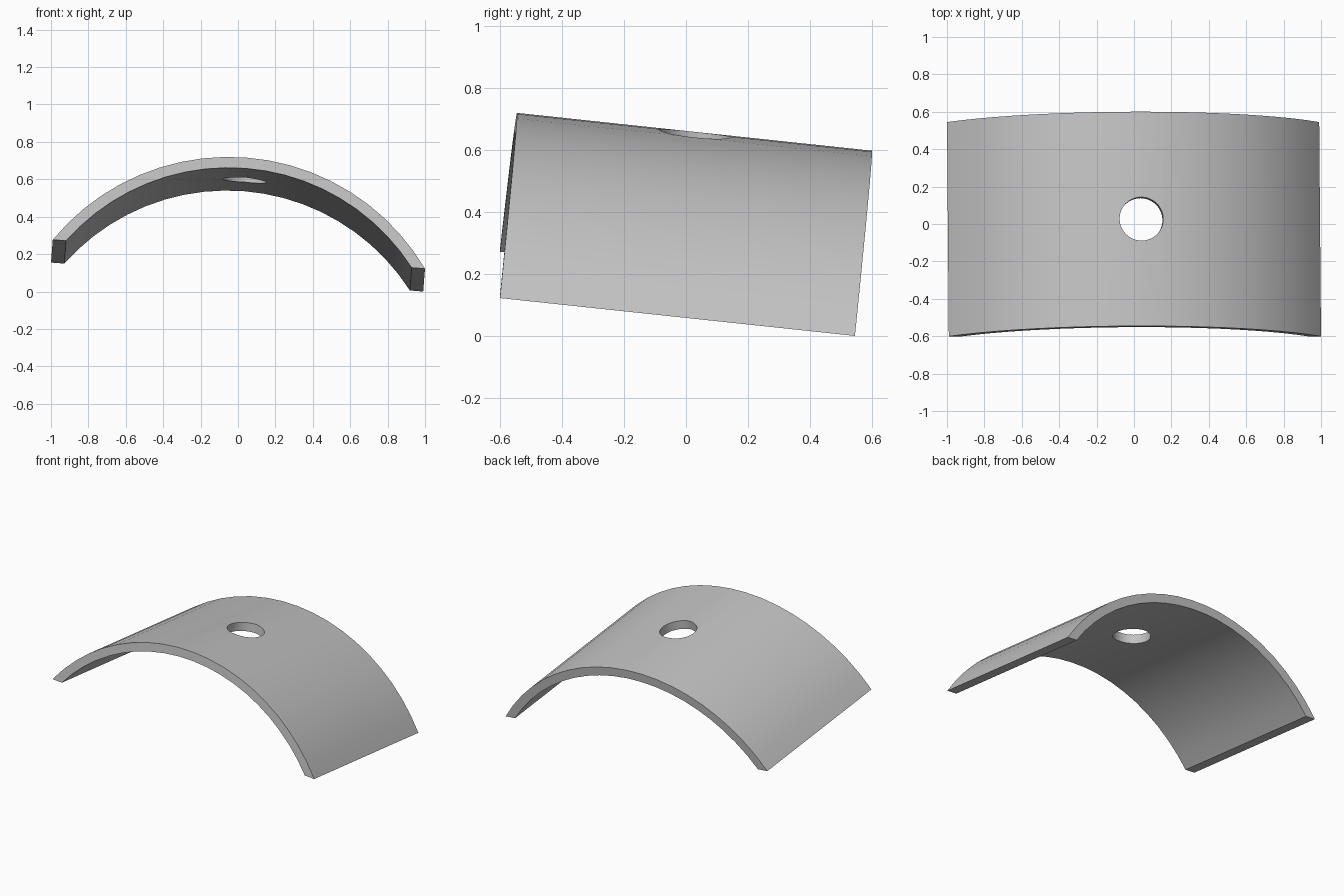
import bpy
import bmesh
from math import asin, cos, sin, radians
from mathutils import Matrix, Vector

cube = bpy.data.objects.get("Cube")
if cube:
    bpy.data.objects.remove(cube, do_unlink=True)

HALF_CHORD, RISE, THICK, LENGTH = 0.998, 0.521, 0.058, 1.152
HOLE_RADIUS, SEGMENTS = 0.117, 20
RADIUS = (HALF_CHORD ** 2 + RISE ** 2) / (2 * RISE)
DROP = RADIUS - RISE  # depth of the arc centre below the flat feet


def arc(radius):
    """Points along the part of a circle that lies above the feet."""
    half = asin((radius ** 2 - DROP ** 2) ** 0.5 / radius)
    angles = [half * (2 * i / SEGMENTS - 1) for i in range(SEGMENTS + 1)]
    return [(radius * sin(a), radius * cos(a) - DROP) for a in angles]


# Curved plate: a ring-section strip extruded along y
bm = bmesh.new()
rows = [[bm.verts.new((x, -LENGTH / 2, z)) for x, z in arc(r)]
        for r in (RADIUS, RADIUS - THICK)]
outer, inner = rows
faces = [bm.faces.new((outer[i], inner[i], inner[i + 1], outer[i + 1]))
         for i in range(SEGMENTS)]
result = bmesh.ops.extrude_face_region(bm, geom=faces, use_keep_orig=True)
moved = [g for g in result["geom"] if isinstance(g, bmesh.types.BMVert)]
bmesh.ops.translate(bm, verts=moved, vec=(0, LENGTH, 0))
bmesh.ops.recalc_face_normals(bm, faces=bm.faces)
mesh = bpy.data.meshes.new("curved_plate")
bm.to_mesh(mesh)
bm.free()
plate = bpy.data.objects.new("curved_plate", mesh)
bpy.context.collection.objects.link(plate)

# Plain grey material
grey = bpy.data.materials.new("plain_grey")
grey.use_nodes = True
colour = (0.55, 0.55, 0.55, 1)
grey.diffuse_color = colour
grey.node_tree.nodes["Principled BSDF"].inputs["Base Color"].default_value = colour
mesh.materials.append(grey)

# Round hole through the crown
bpy.ops.mesh.primitive_cylinder_add(vertices=48, radius=HOLE_RADIUS, depth=0.5,
                                    location=(0, 0, RISE))
cutter = bpy.context.object
cutter.name = "hole_cutter"
cutter.hide_render = True
cutter.data.materials.append(grey)
bpy.ops.object.select_all(action="DESELECT")
plate.select_set(True)
bpy.context.view_layer.objects.active = plate
cut = plate.modifiers.new("hole", "BOOLEAN")
cut.operation = "DIFFERENCE"
cut.solver = "EXACT"
cut.object = cutter
bpy.ops.object.modifier_apply(modifier=cut.name)
bpy.data.objects.remove(cutter, do_unlink=True)

# Tilt the plate, centre it and rest its lowest corner on the ground
plate.data.transform(Matrix.Rotation(radians(4.45), 4, "Y")
                     @ Matrix.Rotation(radians(-6.1), 4, "X"))
xs, ys, zs = zip(*(v.co for v in plate.data.vertices))
plate.data.transform(Matrix.Translation(Vector((
    -(min(xs) + max(xs)) / 2, -(min(ys) + max(ys)) / 2, -min(zs)))))
bpy.ops.object.shade_smooth_by_angle(angle=radians(30))
